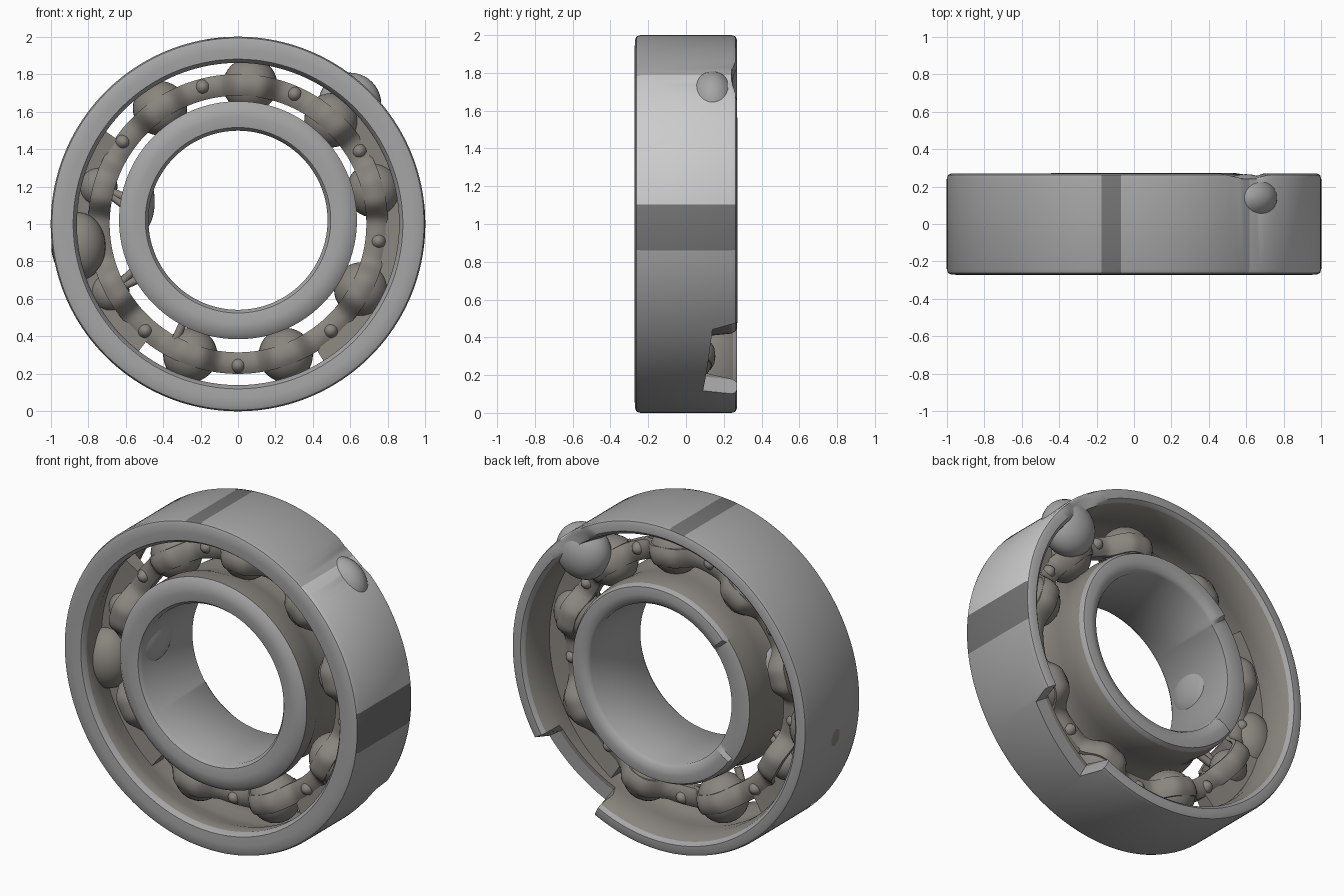
import bpy, bmesh, math
from math import cos, sin, radians

if "Cube" in bpy.data.objects:
    bpy.data.objects.remove(bpy.data.objects["Cube"])

BALLS = [14, 48, 85, 124, 165, 208, 250, 290, 332]
PITCH, BALL_R = 0.745, 0.145


def material(name, *rgb):
    m = bpy.data.materials.new(name)
    m.diffuse_color = (*rgb, 1)
    m.use_nodes = True
    m.node_tree.nodes["Principled BSDF"].inputs["Base Color"].default_value = m.diffuse_color
    return m


STEEL = material("steel", 0.38, 0.38, 0.38)
BRIGHT = material("bright_steel", 0.68, 0.68, 0.68)
DARK = material("dark_steel", 0.17, 0.17, 0.17)
BROWN = material("oiled_steel", 0.25, 0.235, 0.21)


def pos(r, deg, y, cz=1.0):
    a = radians(deg)
    return (r * cos(a), y, cz + r * sin(a))


def finish(bm, name, mats, angle=40):
    bmesh.ops.recalc_face_normals(bm, faces=bm.faces)
    me = bpy.data.meshes.new(name)
    bm.to_mesh(me)
    bm.free()
    for m in mats:
        me.materials.append(m)
    ob = bpy.data.objects.new(name, me)
    bpy.context.collection.objects.link(ob)
    bpy.ops.object.select_all(action='DESELECT')
    ob.select_set(True)
    bpy.context.view_layer.objects.active = ob
    bpy.ops.object.shade_smooth_by_angle(angle=radians(angle))


def lathe(name, section, mats, start=0, end=360, steps=180, cz=1.0, tone=None):
    """Sweep a closed (r, y) section around the y axis; section(deg) may vary."""
    bm = bmesh.new()
    full = end - start == 360
    n = steps if full else steps + 1
    rings = []
    for i in range(n):
        d = start + (end - start) * i / steps
        rings.append([bm.verts.new(pos(r, d, y, cz)) for r, y in section(d)])
    m = len(rings[0])
    for i in range(steps):
        a, b = rings[i], rings[(i + 1) % n]
        for j in range(m):
            k = (j + 1) % m
            f = bm.faces.new((a[j], a[k], b[k], b[j]))
            if tone:
                f.material_index = tone(start + (end - start) * i / steps, j)
    if not full:
        bm.faces.new(rings[0])
        bm.faces.new(rings[-1][::-1])
    finish(bm, name, mats)


def ball(name, loc, r, scale=(1, 1, 1), mat=BROWN):
    bm = bmesh.new()
    bmesh.ops.create_uvsphere(bm, u_segments=32, v_segments=20, radius=r)
    for v in bm.verts:
        v.co = [c * s + l for c, s, l in zip(v.co, scale, loc)]
    finish(bm, name, [mat], 60)


def strut(name, p, q, r):
    cu = bpy.data.curves.new(name, 'CURVE')
    cu.dimensions = '3D'
    cu.bevel_depth = r
    cu.use_fill_caps = True
    cu.materials.append(BROWN)
    sp = cu.splines.new('POLY')
    sp.points.add(1)
    sp.points[0].co = (*p, 1)
    sp.points[1].co = (*q, 1)
    bpy.context.collection.objects.link(bpy.data.objects.new(name, cu))


# Outer race: broad front lip, thin back lip, broken away at lower right rear
OUTER = [(0.86, -0.24), (0.88, -0.268), (0.93, -0.272), (0.975, -0.27), (0.993, -0.262),
         (1, -0.24), (1, 0.24), (0.993, 0.262), (0.975, 0.27), (0.935, 0.27), (0.915, 0.25),
         (0.89, 0.15), (0.89, 0.07), (0.90, 0), (0.89, -0.07), (0.865, -0.15)]


def outer_section(d):
    top = 0.272
    if 298 <= d <= 326:          # notch, deepest at its lower end
        top = 0.09 + 0.05 * (d - 298) / 28
    elif 42 <= d <= 62:          # dent beside the stray ball
        top = 0.272 - 0.03 * math.sin(radians((d - 42) * 9))
    return [(r, min(y, top)) for r, y in OUTER]


def outer_tone(d, j):
    if j > 9:
        return 3                 # oiled raceway
    if 4 <= j <= 6:              # outside wall
        if 94 <= d < 100 or 352 <= d or d < 6:
            return 2
        if 6 <= d < 52:
            return 1
    return 0


lathe("outer_race", outer_section, [STEEL, BRIGHT, DARK, BROWN], tone=outer_tone)

# Inner race with a ball groove and a worn patch on its rear edge
INNER = [(0.478, -0.24), (0.495, -0.262), (0.55, -0.272), (0.605, -0.265), (0.635, -0.24),
         (0.635, -0.14), (0.61, -0.07), (0.60, 0), (0.605, 0.07), (0.61, 0.14),
         (0.60, 0.24), (0.585, 0.265), (0.54, 0.272), (0.495, 0.262), (0.478, 0.24)]


def inner_section(d):
    top = 0.245 if 140 <= d <= 215 else 0.272
    return [(r, min(y, top)) for r, y in INNER]


lathe("inner_race", inner_section, [STEEL, BROWN], cz=1.02,
      tone=lambda d, j: 1 if 4 <= j <= 9 else 0)

# Rolling balls; two on the left are smaller
for d in BALLS:
    small = d in (165, 208)
    ball("rolling_ball", pos(PITCH + (0.03 if small else 0), d, 0),
         0.105 if small else BALL_R)


# Cage: two wavy ribbons that swell softly over every ball
def cage_section(side):
    def section(d):
        off = min(abs((d - b + 180) % 360 - 180) for b in BALLS)
        s = radians(off) * PITCH
        h = 0.045 + 0.105 * math.exp(-(s / 0.125) ** 4)
        return [(0.685, side * (h - 0.045)), (0.80, side * (h - 0.045)),
                (0.80, side * (h - 0.015)), (0.775, side * h), (0.745, side * (h + 0.005)),
                (0.71, side * h), (0.685, side * (h - 0.015))]
    return section


lathe("cage_front", cage_section(-1), [BROWN], steps=270)
lathe("cage_back", cage_section(1), [BROWN], steps=270)

# Rivets midway between the balls
for a, b in zip(BALLS, BALLS[1:] + [BALLS[0] + 360]):
    ball("cage_rivet", pos(0.755, (a + b) / 2, 0), 0.045, (1, 1.6, 1))


# Fused webs joining the cage to the outer race on both sides
def web_section(d):
    return [(0.77, -0.035), (0.895, -0.05), (0.895, 0.05), (0.77, 0.035)]


lathe("right_web", web_section, [BROWN], -58, 52, 50)
lathe("left_web", web_section, [BROWN], 145, 232, 50)

# Stray balls breaking through the races
ball("stray_ball_right", pos(0.875, 47, 0.14), 0.168, (1, 0.75, 1), STEEL)
ball("stray_ball_left", pos(0.86, 188, -0.04), 0.145, (1, 1, 1.25))
ball("stray_ball_bore", (-0.53, -0.09, 1.12), 0.19, (0.45, 0.95, 0.9), STEEL)

# Thin strands reaching the inner race on the left
for d0, d1 in ((165, 167), (165, 171), (208, 204), (208, 209), (242, 241)):
    strut("strand", pos(0.76, d0, -0.06), pos(0.61, d1, -0.08), 0.022)
